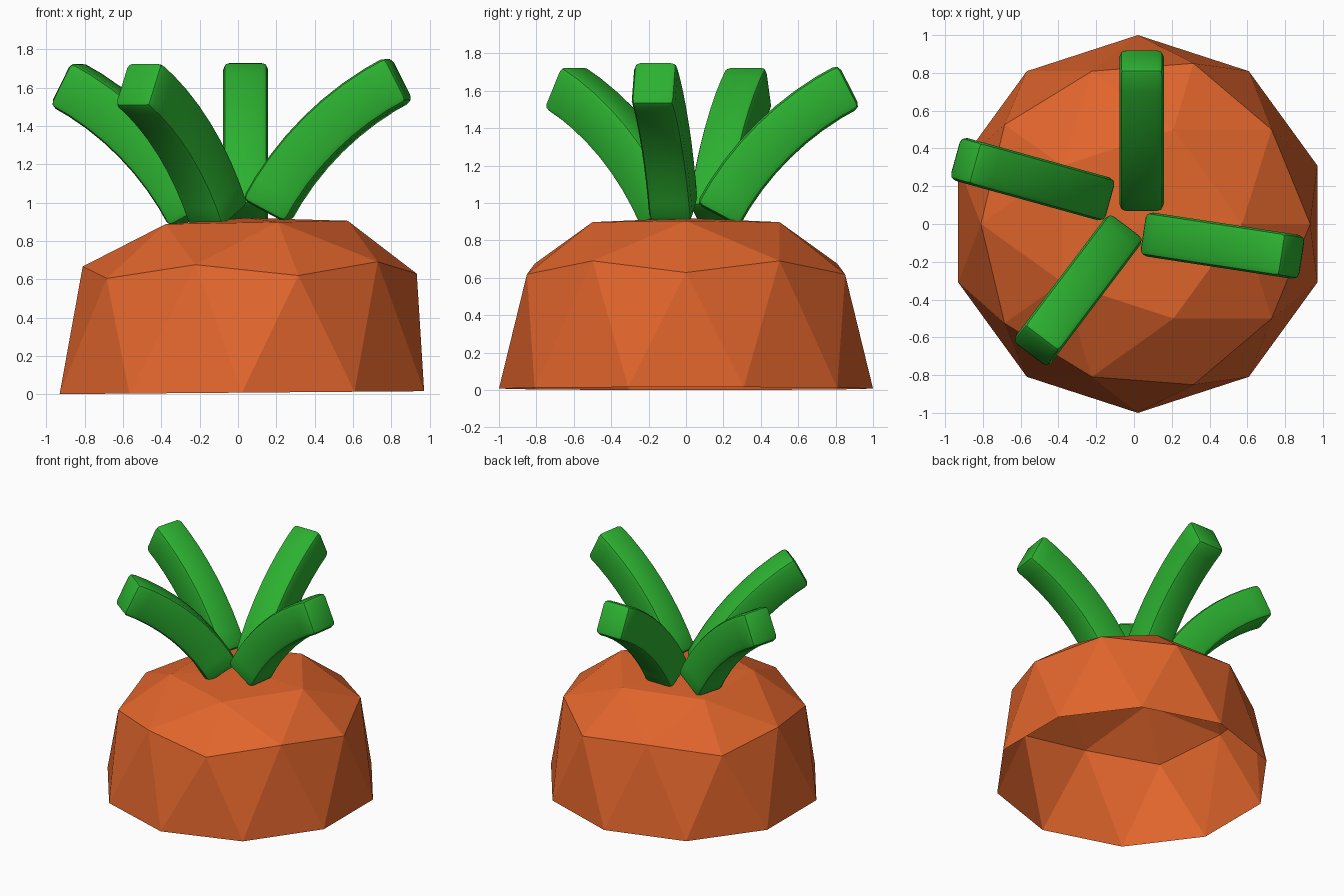
import bpy, bmesh
from math import radians, sin, cos
from mathutils import Matrix, Vector

if "Cube" in bpy.data.objects:
    bpy.data.objects.remove(bpy.data.objects["Cube"])


def material(name, color):
    mat = bpy.data.materials.new(name)
    mat.diffuse_color = (*color, 1)
    mat.use_nodes = True
    mat.node_tree.nodes["Principled BSDF"].inputs["Base Color"].default_value = mat.diffuse_color
    return mat


def make_object(name, bm, mat):
    mesh = bpy.data.meshes.new(name)
    bm.to_mesh(mesh)
    bm.free()
    mesh.materials.append(mat)
    ob = bpy.data.objects.new(name, mesh)
    bpy.context.collection.objects.link(ob)
    return ob


orange = material("orange_root", (0.75, 0.13, 0.025))
green = material("green_leaf", (0.025, 0.44, 0.03))

# Root: upper half of a low-poly icosphere, open below, with a flattened crown
bm = bmesh.new()
bmesh.ops.create_icosphere(bm, subdivisions=2, radius=1)
bmesh.ops.delete(bm, geom=[v for v in bm.verts if v.co.z < -0.1], context='VERTS')
levels = [(0, 0.008), (0.447, 0.615), (0.526, 0.68), (0.851, 0.895), (1, 0.92)]
for v in bm.verts:
    z = min(levels, key=lambda l: abs(l[0] - v.co.z))[1]
    x = v.co.x
    v.co.x = x + 0.02 + 0.03 * z           # slight lean
    v.co.z = z + (0.008 + 0.012 * z) * x
make_object("root_body", bm, orange)


# Leaves: square bars bent outward along an arc
def leaf(name, origin, angle, lift):
    width, thick, steps = 0.235, 0.26, 8
    start, end, radius = radians(62), radians(27), 1.64
    bm = bmesh.new()
    rings = []
    for i in range(steps + 1):
        a = start + (end - start) * i / steps
        centre = Vector((0.17 + radius * (sin(start) - sin(a)), 0,
                         0.93 + radius * (cos(a) - cos(start))))
        normal = Vector((-sin(a), 0, cos(a))) * thick / 2
        side = Vector((0, width / 2, 0))
        rings.append([bm.verts.new(centre + normal * n + side * s)
                      for n, s in ((1, 1), (1, -1), (-1, -1), (-1, 1))])
    for a, b in zip(rings, rings[1:]):
        for k in range(4):
            j = (k + 1) % 4
            bm.faces.new((a[k], a[j], b[j], b[k]))
    bm.faces.new(rings[0])
    bm.faces.new(rings[-1])
    bmesh.ops.recalc_face_normals(bm, faces=bm.faces)
    sharp = [e for e in bm.edges if e.calc_face_angle() > radians(45)]
    bmesh.ops.bevel(bm, geom=sharp, offset=0.035, segments=2, profile=0.5,
                    affect='EDGES')
    bm.transform(Matrix.Translation((*origin, lift))
                 @ Matrix.Rotation(radians(angle), 4, 'Z'))
    ob = make_object(name, bm, green)
    bpy.ops.object.select_all(action='DESELECT')
    ob.select_set(True)
    bpy.context.view_layer.objects.active = ob
    bpy.ops.object.shade_smooth_by_angle(angle=radians(30))


leaf("leaf_back", (0.04, 0.0), 90, 0.005)
leaf("leaf_right", (-0.02, -0.04), -8.7, 0.025)
leaf("leaf_front", (0.003, 0.044), 232.9, 0.0)
leaf("leaf_left", (-0.06, 0.105), 164.5, 0.0)
